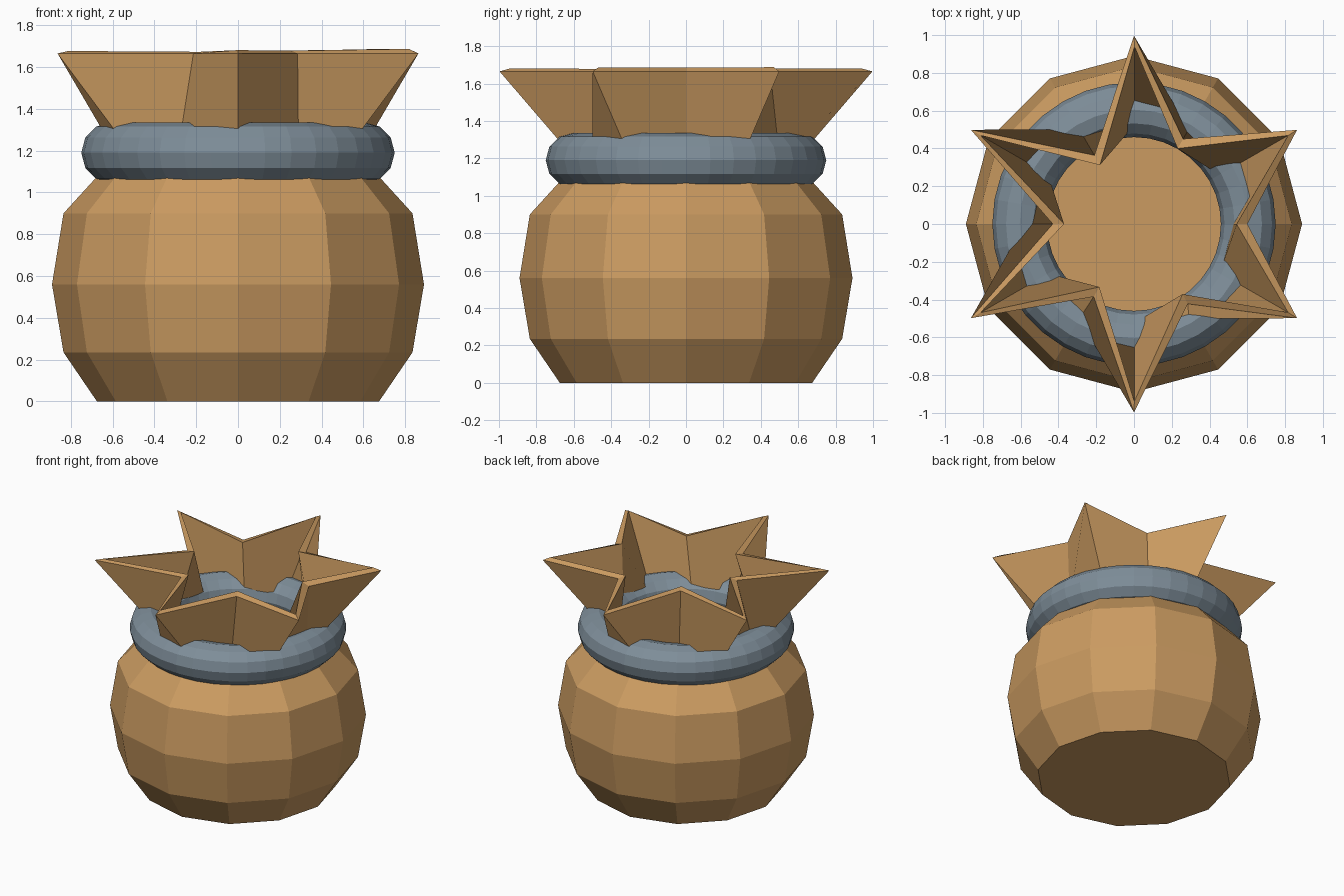
import bpy, bmesh
from math import cos, sin, pi, radians

if "Cube" in bpy.data.objects:
    bpy.data.objects.remove(bpy.data.objects["Cube"])

def material(name, col):
    m = bpy.data.materials.new(name)
    m.diffuse_color = (*col, 1)
    m.use_nodes = True
    m.node_tree.nodes["Principled BSDF"].inputs["Base Color"].default_value = m.diffuse_color
    return m

cloth = material("tan_cloth", (0.60, 0.33, 0.12))
cord = material("slate_cord", (0.21, 0.27, 0.32))

# Sack: 12-sided lathe profile, then a pleated mouth flaring into six points
N = 12
profile = [(0.675, 0), (0.835, 0.235), (0.89, 0.56), (0.835, 0.9), (0.58, 1.18)]
valleys = [(0.60, 0), (0.52, 60), (0.42, 120), (0.43, 180), (0.44, 241), (0.51, 304)]
rings = [[(r, 360 * i / N, z) for i in range(N)] for r, z in profile]
rings.append([(*valleys[i // 2], 1.665) if i % 2 == 0 else (0.997, 360 * i / N, 1.665)
              for i in range(N)])

bm = bmesh.new()
loops = [[bm.verts.new((r * cos(radians(a)), r * sin(radians(a)), z)) for r, a, z in ring]
         for ring in rings]
for a, b in zip(loops, loops[1:]):
    for i in range(N):
        j = (i + 1) % N
        bm.faces.new((a[i], a[j], b[j], b[i]))
bm.faces.new(loops[0][::-1])
mesh = bpy.data.meshes.new("sack")
bm.to_mesh(mesh)
bm.free()
sack = bpy.data.objects.new("sack", mesh)
bpy.context.collection.objects.link(sack)
mesh.materials.append(cloth)

# Cloth thickness, grown inward
solid = sack.modifiers.new("thickness", 'SOLIDIFY')
solid.thickness = 0.06
solid.offset = -1

# Tie around the neck
bpy.ops.mesh.primitive_torus_add(major_radius=0.605, minor_radius=0.145,
                                 major_segments=36, minor_segments=12,
                                 location=(0, 0, 1.19))
tie = bpy.context.object
tie.name = "neck_tie"
tie.data.materials.append(cord)
